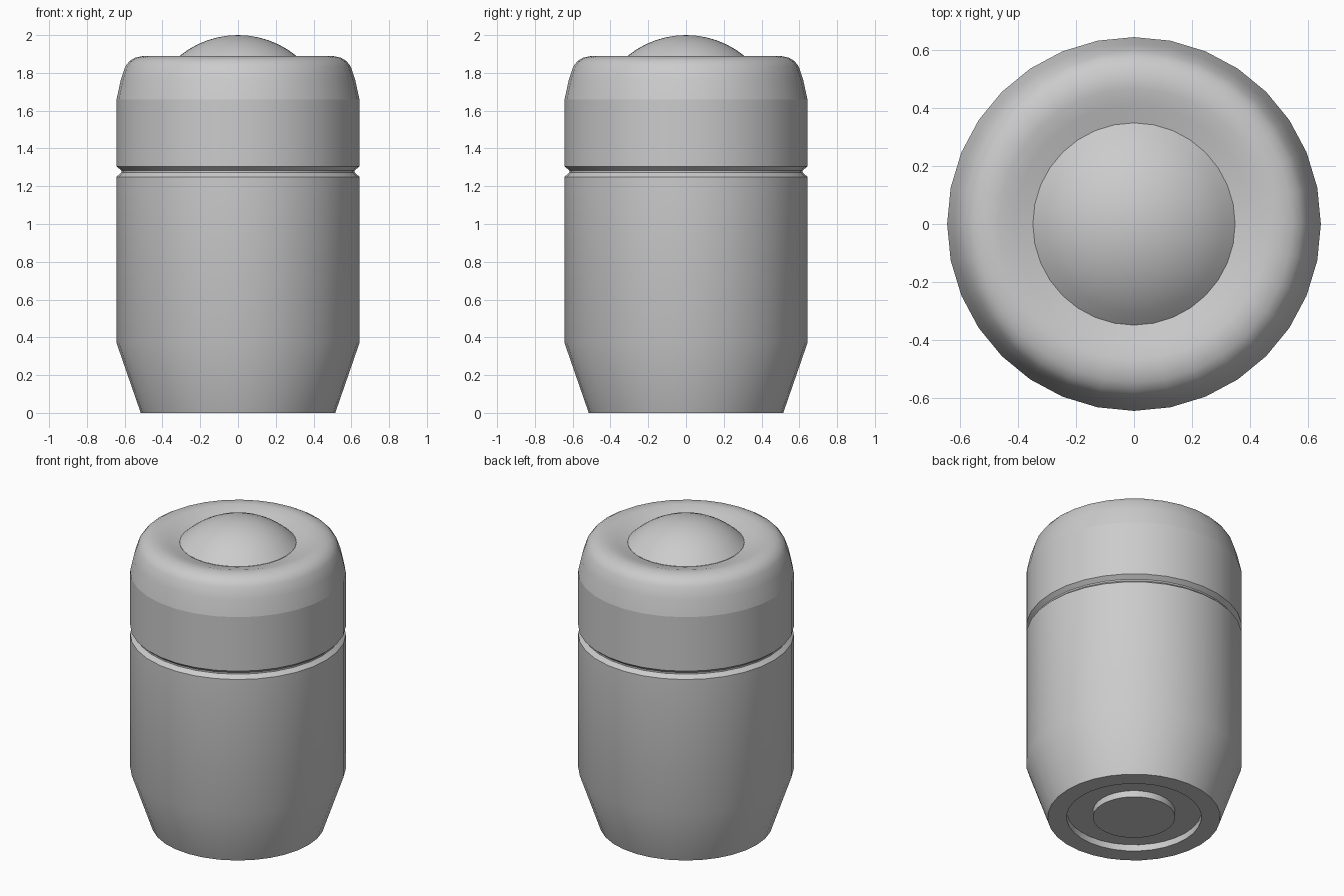
import bpy, bmesh, math

if "Cube" in bpy.data.objects:
    bpy.data.objects.remove(bpy.data.objects["Cube"])

SIDES = 32


def lathe(name, profile):
    """Revolve (radius, z) points around z; a radius of 0 makes a pole."""
    bm = bmesh.new()
    rings = []
    for r, z in profile:
        if r == 0:
            rings.append([bm.verts.new((0, 0, z))] * SIDES)
        else:
            angles = [math.tau * i / SIDES for i in range(SIDES)]
            rings.append([bm.verts.new((r * math.cos(a), r * math.sin(a), z)) for a in angles])
    for low, high in zip(rings, rings[1:]):
        for i in range(SIDES):
            j = (i + 1) % SIDES
            corners = list(dict.fromkeys((low[i], low[j], high[j], high[i])))
            bm.faces.new(corners)
    mesh = bpy.data.meshes.new(name)
    bm.to_mesh(mesh)
    bm.free()
    obj = bpy.data.objects.new(name, mesh)
    bpy.context.collection.objects.link(obj)
    bpy.ops.object.select_all(action='DESELECT')
    obj.select_set(True)
    bpy.context.view_layer.objects.active = obj
    bpy.ops.object.shade_smooth_by_angle(angle=math.radians(30))
    return obj


# Tapered body with a recessed ring in the base, up to the V groove and lid band
lathe("body", [(0, 0), (0.245, 0), (0.245, 0.042), (0.402, 0.042), (0.402, 0),
               (0.515, 0), (0.643, 0.37), (0.643, 1.25), (0.617, 1.273),
               (0.617, 1.283), (0.643, 1.305), (0.643, 1.66)])

# Rounded lid top, dipping gently towards the button
lathe("lid_top", [(0.643, 1.66), (0.62, 1.765), (0.596, 1.835), (0.574, 1.863),
                  (0.545, 1.88), (0.505, 1.889), (0.466, 1.888), (0.41, 1.872), (0.348, 1.854)])

# Domed button, a shallow spherical cap
R = 0.49
rim = math.asin(0.348 / R)
dome = [(R * math.sin(rim * (1 - k / 7)), 2 - R + R * math.cos(rim * (1 - k / 7))) for k in range(7)]
lathe("dome_button", dome + [(0, 2)])
